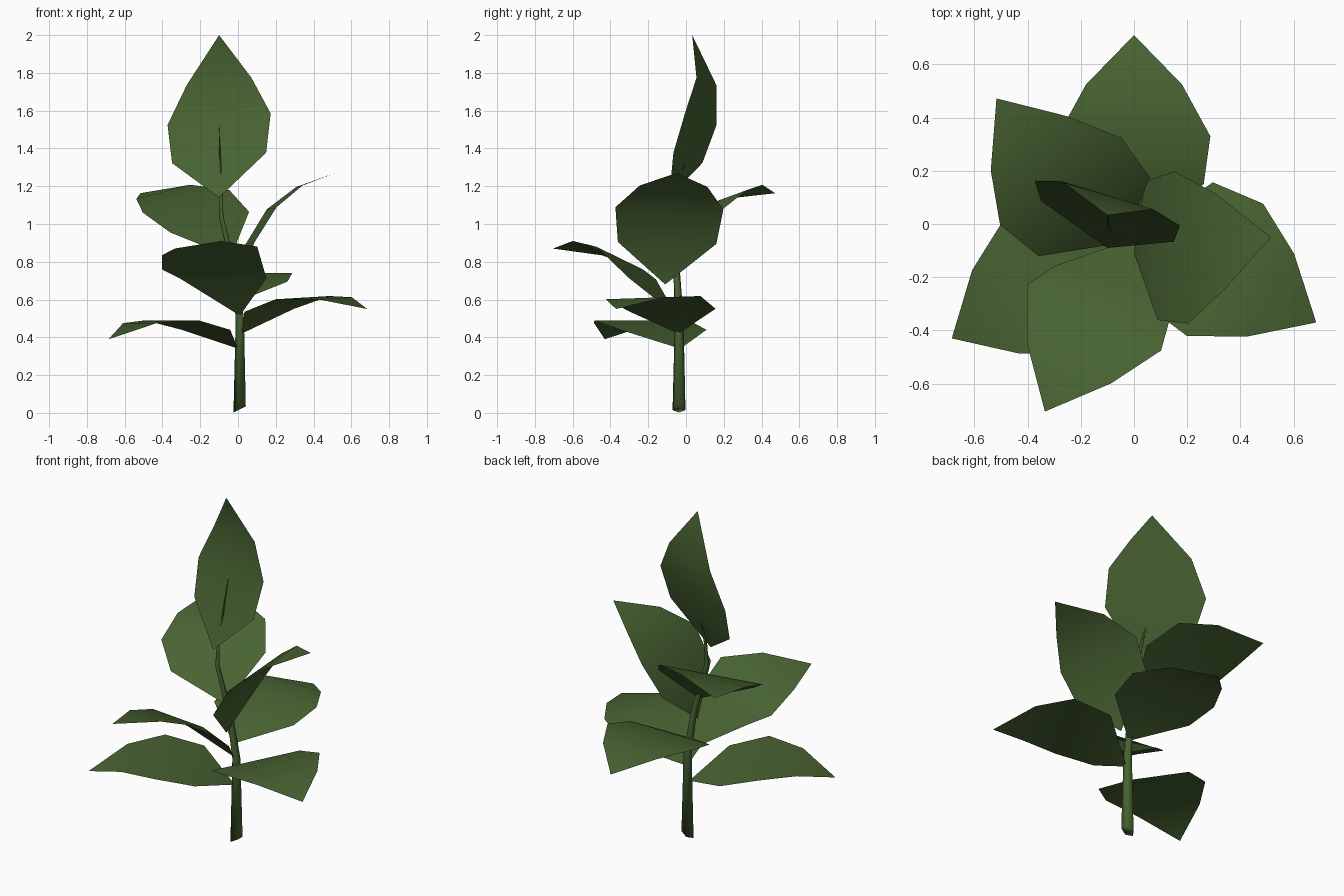
import bpy, bmesh, math
from mathutils import Vector as V

if "Cube" in bpy.data.objects:
    bpy.data.objects.remove(bpy.data.objects["Cube"])

green = bpy.data.materials.new("leaf green")
green.diffuse_color = (0.065, 0.125, 0.032, 1)
green.use_nodes = True
green.node_tree.nodes["Principled BSDF"].inputs["Base Color"].default_value = green.diffuse_color


def finish(name, bm):
    mesh = bpy.data.meshes.new(name)
    for f in bm.faces:
        f.smooth = True
    bm.to_mesh(mesh)
    bm.free()
    mesh.materials.append(green)
    bpy.context.collection.objects.link(bpy.data.objects.new(name, mesh))


HALF_WIDTHS = (0.262, 0.287, 0.18)


# A leaf is a flat-across strip: base point, three rungs, tip point
def leaf(name, base, mids, tip, across, first_across=None):
    bm = bmesh.new()
    b, t = bm.verts.new(base), bm.verts.new(tip)
    rungs = []
    for i, (m, h) in enumerate(zip(mids, HALF_WIDTHS)):
        w = V(first_across if i == 0 and first_across else across)
        if not (i == 0 and first_across):
            w.normalize()
        rungs.append([bm.verts.new(V(m) + w * h * s) for s in (-1, 1)])
    bm.faces.new((b, rungs[0][1], rungs[0][0]))
    for lo, hi in zip(rungs, rungs[1:]):
        bm.faces.new((lo[0], lo[1], hi[1], hi[0]))
    bm.faces.new((rungs[2][0], rungs[2][1], t))
    finish(name, bm)


# Lower whorl
leaf("left_leaf", (0, -0.03, 0.34),
     [(-0.17, -0.12, 0.44), (-0.35, -0.235, 0.49), (-0.52, -0.33, 0.475)],
     (-0.685, -0.43, 0.39), (-0.49, 0.87, 0))
leaf("right_leaf", (0.02, -0.04, 0.42),
     [(0.165, -0.07, 0.543), (0.342, -0.172, 0.61), (0.512, -0.268, 0.607)],
     (0.685, -0.37, 0.55), (-0.5, -0.865, -0.03))
leaf("back_leaf", (0, -0.045, 0.59),
     [(0, 0.15, 0.695), (0, 0.33, 0.74), (0, 0.525, 0.73)],
     (0, 0.71, 0.66), (1, 0, 0))
leaf("front_leaf", (0.01, -0.05, 0.515),
     [(-0.075, -0.23, 0.71), (-0.15, -0.352, 0.82), (-0.245, -0.522, 0.872)],
     (-0.335, -0.705, 0.87), (-0.876, 0.43, -0.21), (-0.86, 0.27, -0.01))

# Upper whorl
leaf("upper_right_leaf", (0, -0.11, 0.68),
     [(0.065, -0.1, 0.9), (0.178, -0.088, 1.083), (0.325, -0.066, 1.2)],
     (0.515, -0.05, 1.27), (0.09, -0.99, 0.02))
leaf("upper_left_leaf", (-0.037, -0.07, 0.826),
     [(-0.15, 0.028, 1.01), (-0.275, 0.16, 1.12), (-0.395, 0.303, 1.17)],
     (-0.517, 0.472, 1.163), (0.8, 0.57, 0.21))
leaf("top_leaf", (-0.1, -0.09, 1.14),
     [(-0.1, 0.01, 1.35), (-0.1, 0.078, 1.555), (-0.1, 0.108, 1.755)],
     (-0.1, 0.033, 2.0), (0.945, -0.29, 0.105))

# Tapering stem: x, y, z, radius; the foot is cut at a slant
SIDES = 5
path = [(0.012, -0.037, 0.02, 0.036), (0.012, -0.036, 0.5, 0.024),
        (-0.02, -0.05, 0.76, 0.018), (-0.088, -0.07, 1.04, 0.013),
        (-0.088, -0.062, 1.16, 0.009), (-0.1, 0.05, 1.51, 0.001)]
bm = bmesh.new()
rings = []
for i, (x, y, z, r) in enumerate(path):
    ring = []
    for k in range(SIDES):
        a = 2 * math.pi * k / SIDES + math.pi
        slant = 0.5 * r * math.cos(a) if i == 0 else 0
        ring.append(bm.verts.new((x + r * math.cos(a), y + r * math.sin(a),
                                  max(0, z + slant))))
    rings.append(ring)
for lo, hi in zip(rings, rings[1:]):
    for k in range(SIDES):
        n = (k + 1) % SIDES
        bm.faces.new((lo[k], lo[n], hi[n], hi[k]))
bm.faces.new(rings[0][::-1])
finish("stem", bm)
